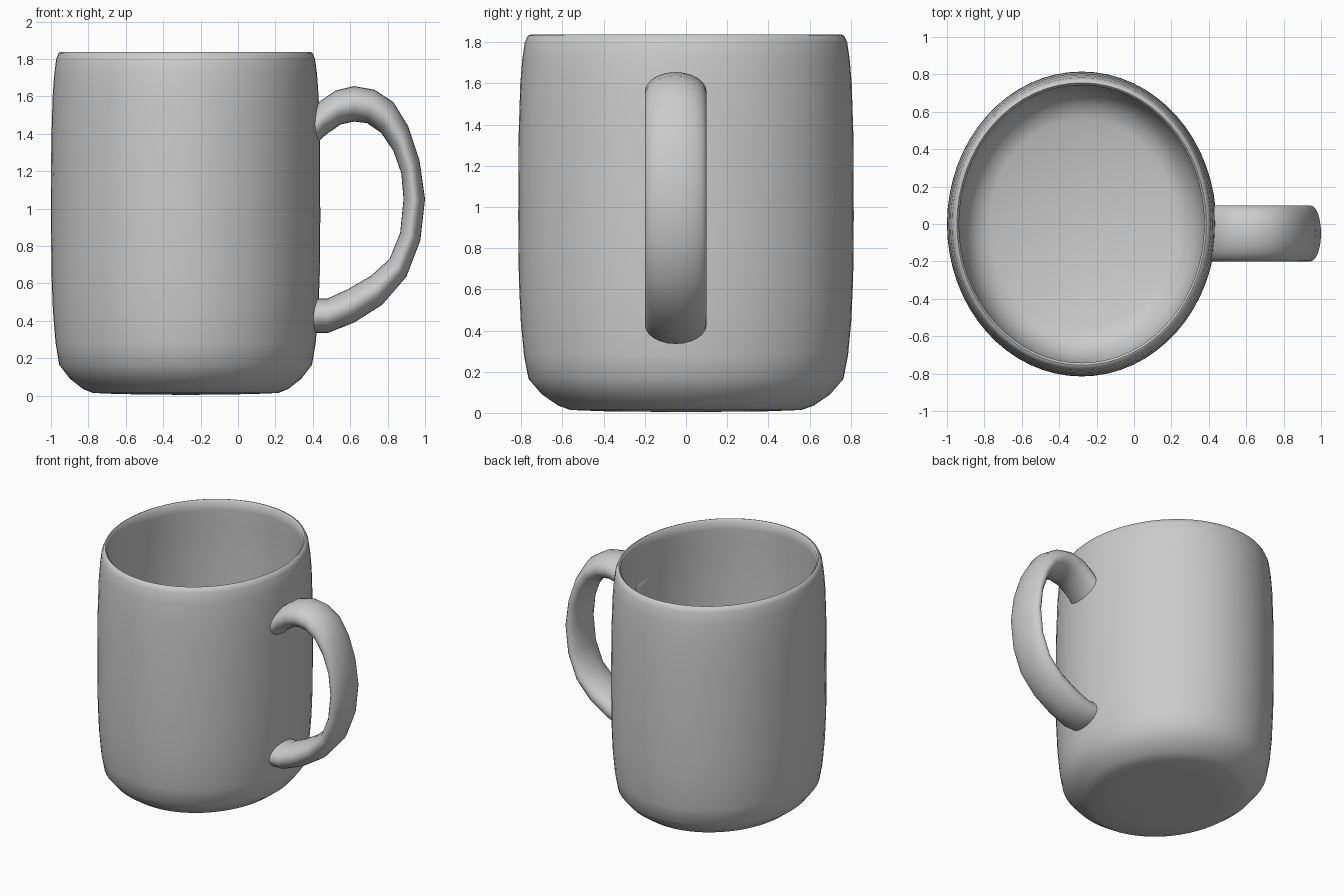
import bpy, bmesh
from math import sin, cos, pi
from mathutils import Vector


def skin(name, rings, smooth_angle):
    """Bridge equal-sized closed rings and cap both ends."""
    bm = bmesh.new()
    vs = [[bm.verts.new(p) for p in ring] for ring in rings]
    n = len(vs[0])
    for a, b in zip(vs, vs[1:]):
        for i in range(n):
            j = (i + 1) % n
            bm.faces.new((a[i], a[j], b[j], b[i]))
    bm.faces.new(vs[0][::-1])
    bm.faces.new(vs[-1])
    bmesh.ops.recalc_face_normals(bm, faces=bm.faces)
    mesh = bpy.data.meshes.new(name)
    bm.to_mesh(mesh)
    bm.free()
    ob = bpy.data.objects.new(name, mesh)
    bpy.context.collection.objects.link(ob)
    bpy.ops.object.select_all(action='DESELECT')
    ob.select_set(True)
    bpy.context.view_layer.objects.active = ob
    bpy.ops.object.shade_smooth_by_angle(angle=smooth_angle)
    return ob


# Mug body: slightly oval lathe, outside wall, rolled rim, inside wall and floor
CX, SX, SEG = -0.28, 0.72 / 0.815, 64
profile = [(0.03, 0.004), (0.40, 0.008), (0.56, 0.014), (0.62, 0.035),
           (0.70, 0.09), (0.765, 0.165), (0.787, 0.28), (0.803, 0.45),
           (0.812, 0.65), (0.815, 0.95), (0.813, 1.35), (0.805, 1.6),
           (0.795, 1.72), (0.783, 1.80), (0.768, 1.832), (0.755, 1.837),
           (0.742, 1.825), (0.742, 1.76), (0.75, 1.65), (0.762, 1.35),
           (0.765, 0.95), (0.757, 0.5), (0.735, 0.28), (0.70, 0.17),
           (0.64, 0.10), (0.56, 0.065), (0.03, 0.055)]
skin("mug_body", [[(CX + SX * r * cos(2 * pi * k / SEG), r * sin(2 * pi * k / SEG), z)
                   for k in range(SEG)] for r, z in profile], 1.1)

# Handle: oval sections spanning the outer and inner edges of the loop
edges = [((0.38, 1.50), (0.41, 1.34)), ((0.44, 1.575), (0.47, 1.395)),
         ((0.52, 1.63), (0.55, 1.45)), ((0.62, 1.655), (0.62, 1.465)),
         ((0.73, 1.635), (0.69, 1.457)), ((0.83, 1.57), (0.765, 1.405)),
         ((0.91, 1.44), (0.83, 1.31)), ((0.97, 1.26), (0.873, 1.19)),
         ((1.00, 1.05), (0.885, 1.05)), ((0.975, 0.83), (0.867, 0.87)),
         ((0.90, 0.635), (0.81, 0.73)), ((0.77, 0.485), (0.71, 0.64)),
         ((0.62, 0.39), (0.59, 0.57)), ((0.48, 0.335), (0.48, 0.52)),
         ((0.40, 0.335), (0.40, 0.52))]
rings = []
for (ox, oz), (ix, iz) in edges:
    mid = Vector(((ox + ix) / 2, -0.05, (oz + iz) / 2))
    half = Vector(((ox - ix) / 2, 0, (oz - iz) / 2))
    rings.append([mid + half * cos(2 * pi * k / 24) + Vector((0, 0.15 * sin(2 * pi * k / 24), 0))
                  for k in range(24)])
skin("handle", rings, 0.9)
